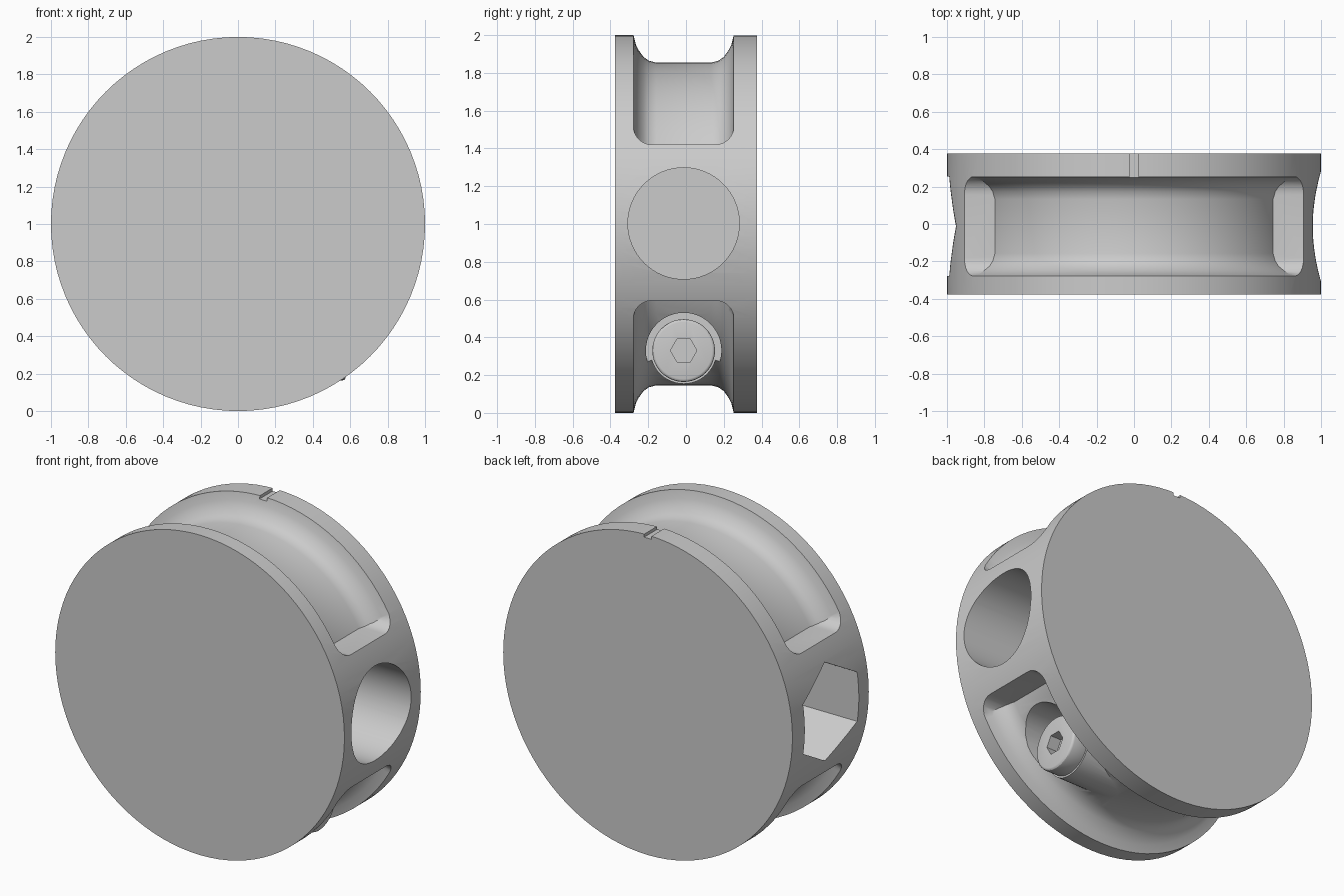
import bpy, bmesh, math
from math import sin, cos, pi

if "Cube" in bpy.data.objects:
    bpy.data.objects.remove(bpy.data.objects["Cube"])

YC = -0.0125   # centre of the groove across the width
SCREW_Z = 0.33


def finish(name, bm):
    bmesh.ops.recalc_face_normals(bm, faces=bm.faces[:])
    me = bpy.data.meshes.new(name)
    bm.to_mesh(me)
    bm.free()
    ob = bpy.data.objects.new(name, me)
    bpy.context.collection.objects.link(ob)
    return ob


def ngon(cu, cv, r, n, start=0.0):
    return [(cu + r * cos(start + 2 * pi * i / n), cv + r * sin(start + 2 * pi * i / n)) for i in range(n)]


def prism(name, pts, axis, a, b):
    """Extrude a 2D outline along x (outline in y,z) or along y (outline in x,z)."""
    bm = bmesh.new()
    place = (lambda u, v, t: (t, u, v)) if axis == 'x' else (lambda u, v, t: (u, t, v))
    rings = [[bm.verts.new(place(u, v, t)) for u, v in pts] for t in (a, b)]
    bm.faces.new(rings[0])
    bm.faces.new(rings[1])
    n = len(pts)
    for i in range(n):
        j = (i + 1) % n
        bm.faces.new((rings[0][i], rings[0][j], rings[1][j], rings[1][i]))
    return finish(name, bm)


def ring(name, prof, n):
    """Revolve a closed (radius, y) outline round the wheel axis."""
    bm = bmesh.new()
    loops = [[bm.verts.new((r * cos(2 * pi * k / n), y, 1 + r * sin(2 * pi * k / n))) for r, y in prof]
             for k in range(n)]
    m = len(prof)
    for k in range(n):
        p, q = loops[k], loops[(k + 1) % n]
        for i in range(m):
            j = (i + 1) % m
            bm.faces.new((p[i], p[j], q[j], q[i]))
    return finish(name, bm)


def apply_mod(ob, mod):
    bpy.context.view_layer.objects.active = ob
    bpy.ops.object.modifier_apply(modifier=mod.name)


def boolean(ob, tool, op='DIFFERENCE'):
    mod = ob.modifiers.new('bool', 'BOOLEAN')
    mod.operation, mod.solver, mod.object = op, 'EXACT', tool
    apply_mod(ob, mod)
    bpy.data.objects.remove(tool)


def smooth(ob):
    bpy.ops.object.select_all(action='DESELECT')
    ob.select_set(True)
    bpy.context.view_layer.objects.active = ob
    bpy.ops.object.shade_smooth_by_angle(angle=math.radians(30))


# Disc body
body = prism('disc_body', ngon(0, 1, 1.0, 96), 'y', -0.377, 0.377)

# Upper and lower rim grooves: filleted ring limited by a round-cornered slab
half = [(1.1, .265), (1.0, .265), (.95, .253), (.92, .238), (.885, .213), (.865, .185), (.854, .145)]
profile = [(r, YC + y) for r, y in half] + [(r, YC - y) for r, y in reversed(half)]
for sign, z_end in ((1, 1.42), (-1, 0.595)):
    groove = ring('groove_cutter', profile, 96)
    w, rad = 0.267, 0.1
    outline = [(YC - w, z_end + sign * 1.2)]
    for c, a0 in ((-w + rad, pi), (w - rad, 1.5 * pi)):
        for i in range(9):
            a = a0 + i * pi / 16
            outline.append((YC + c + rad * cos(a), z_end + sign * (rad + rad * sin(a))))
    outline.append((YC + w, z_end + sign * 1.2))
    slab = prism('slab_cutter', outline, 'x', -1.3, 1.3)
    boolean(groove, slab, 'INTERSECT')
    boolean(body, groove)

# Screw boss and its counterbore
boolean(body, prism('boss', ngon(YC, SCREW_Z, 0.176, 48), 'x', 0.05, 0.47), 'UNION')
boolean(body, prism('counterbore', ngon(YC, SCREW_Z, 0.2, 48), 'x', 0.47, 0.8))

# Round pocket on the right, hexagonal pocket on the left
boolean(body, prism('round_pocket', ngon(YC, 1.003, 0.295, 64), 'x', 0.38, 1.2))
boolean(body, prism('hex_pocket', ngon(YC, 1.003, 0.308, 6, pi / 2), 'x', -1.2, -0.38))

# Index notch in the rear flange
boolean(body, prism('notch', [(-.025, 1.98), (.025, 1.98), (.025, 2.1), (-.025, 2.1)], 'y', 0.2, 0.5))
smooth(body)

# Socket-head screw
screw = prism('screw_head', ngon(YC, SCREW_Z, 0.166, 48), 'x', 0.46, 0.575)
bev = screw.modifiers.new('bevel', 'BEVEL')
bev.width, bev.segments, bev.limit_method = 0.015, 3, 'ANGLE'
apply_mod(screw, bev)
boolean(screw, prism('socket', ngon(YC, SCREW_Z, 0.07, 6), 'x', 0.5, 0.7))
smooth(screw)
